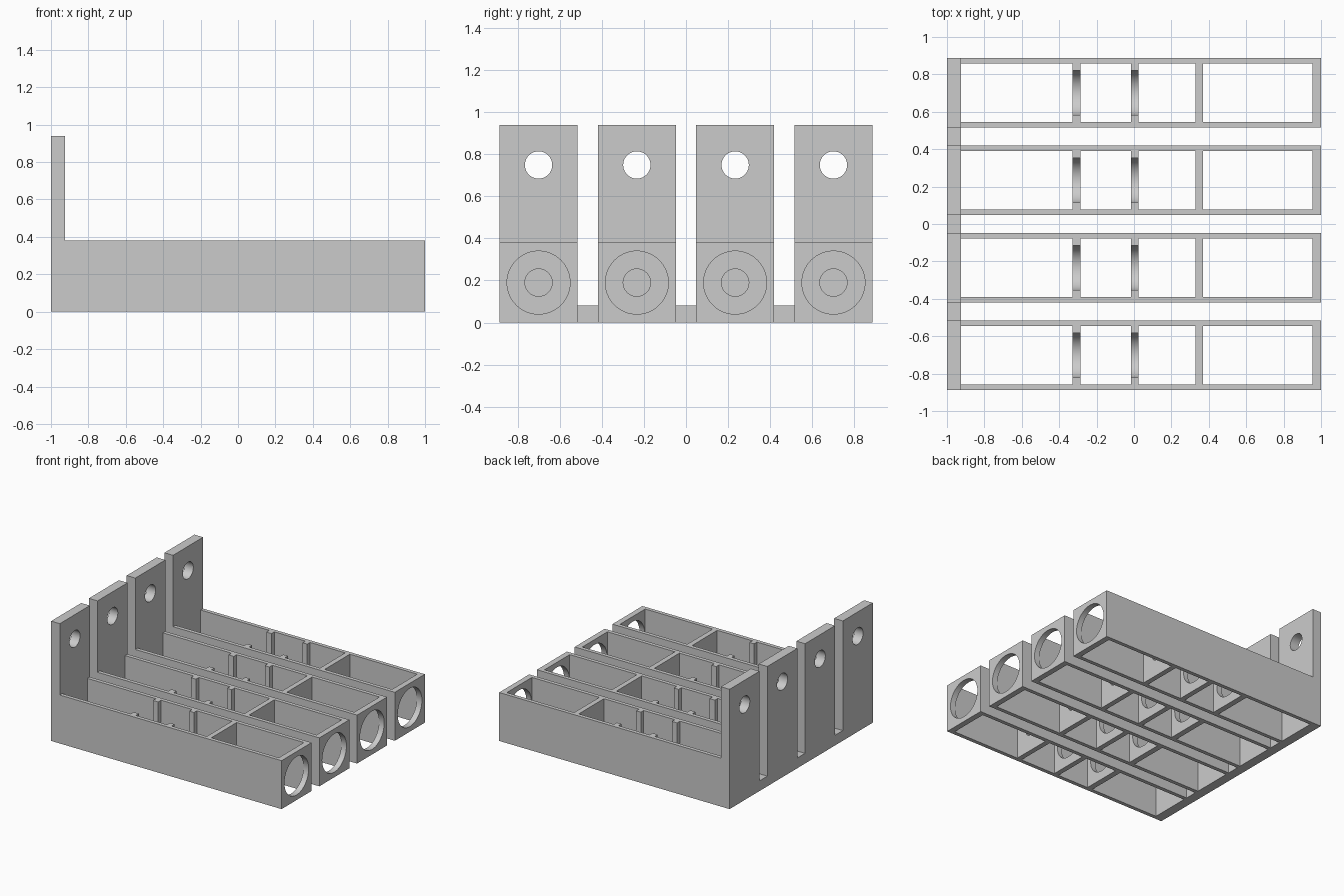
import bpy, bmesh, math

if "Cube" in bpy.data.objects:
    bpy.data.objects.remove(bpy.data.objects["Cube"])

PITCH, WIDTH = 0.468, 0.372      # spacing and width of the four trays
DEPTH, BACK = 0.38, 0.94         # tray height, back plate height
PLATE_X = -0.925                 # inner face of the back plate
AXIS_Z = 0.19                    # height of the bore axis

grey = bpy.data.materials.new("light grey")
grey.diffuse_color = (0.6, 0.6, 0.6, 1)
grey.use_nodes = True
grey.node_tree.nodes["Principled BSDF"].inputs["Base Color"].default_value = grey.diffuse_color


def prism(bm, start, sweep):
    """Extrude a closed outline of 3D points along a vector."""
    face = bm.faces.new([bm.verts.new(p) for p in start])
    out = bmesh.ops.extrude_face_region(bm, geom=[face])["geom"]
    verts = [v for v in out if isinstance(v, bmesh.types.BMVert)]
    bmesh.ops.translate(bm, vec=sweep, verts=verts)


def box(bm, x0, x1, y0, y1, z0, z1):
    prism(bm, [(x0, y0, z0), (x1, y0, z0), (x1, y1, z0), (x0, y1, z0)], (0, 0, z1 - z0))


def bore(bm, x0, x1, z, r):
    n = 64
    ring = [(x0, r * math.cos(2 * math.pi * i / n), z + r * math.sin(2 * math.pi * i / n))
            for i in range(n)]
    prism(bm, ring, (x1 - x0, 0, 0))


def saddle(bm, x0, x1, z, r):
    """Round-bottomed slot, open at the top."""
    arc = [(x0, -r * math.cos(math.pi * i / 32), z - r * math.sin(math.pi * i / 32))
           for i in range(33)]
    prism(bm, arc + [(x0, r, 0.6), (x0, -r, 0.6)], (x1 - x0, 0, 0))


def finish(bm, name):
    bmesh.ops.recalc_face_normals(bm, faces=bm.faces)
    me = bpy.data.meshes.new(name)
    bm.to_mesh(me)
    bm.free()
    me.materials.append(grey)
    ob = bpy.data.objects.new(name, me)
    bpy.context.collection.objects.link(ob)
    return ob


# L-shaped solid: tray block plus upright back plate
bm = bmesh.new()
h = WIDTH / 2
prism(bm, [(-1, -h, 0), (1, -h, 0), (1, -h, DEPTH), (PLATE_X, -h, DEPTH),
           (PLATE_X, -h, BACK), (-1, -h, BACK)], (0, WIDTH, 0))
tray = finish(bm, "tray_1")

# open cells between the ribs
bm = bmesh.new()
for x0, x1 in ((PLATE_X, -0.33), (-0.285, -0.015), (0.025, 0.33), (0.37, 0.955)):
    box(bm, x0, x1, -h + 0.03, h - 0.03, -0.1, 0.6)
cells = finish(bm, "cell_cutter")

# round holes and saddle slots
bm = bmesh.new()
bore(bm, 0.9, 1.1, AXIS_Z, 0.15)        # end wall
bore(bm, 0.34 - 0.02, 0.39, AXIS_Z, 0.065)  # partition
bore(bm, -1.1, -0.9, 0.75, 0.065)       # back plate
saddle(bm, -0.36, -0.25, AXIS_Z, 0.12)
saddle(bm, -0.05, 0.06, AXIS_Z, 0.12)
holes = finish(bm, "hole_cutter")

for cutter in (cells, holes):
    cutter.hide_render = True
    mod = tray.modifiers.new(cutter.name, 'BOOLEAN')
    mod.object, mod.operation, mod.solver = cutter, 'DIFFERENCE', 'EXACT'
baked = bpy.data.meshes.new_from_object(
    tray.evaluated_get(bpy.context.evaluated_depsgraph_get()))
tray.modifiers.clear()
tray.data = baked
for cutter in (cells, holes):
    bpy.data.objects.remove(cutter)

bpy.context.view_layer.objects.active = tray
tray.select_set(True)
bpy.ops.object.shade_smooth_by_angle(angle=math.radians(30))

# four trays side by side
tray.location.y = -1.5 * PITCH
for i in range(1, 4):
    copy = bpy.data.objects.new(f"tray_{i + 1}", tray.data)
    copy.location.y = (i - 1.5) * PITCH
    bpy.context.collection.objects.link(copy)

# low strips joining the back plates
for i in (-1, 0, 1):
    bm = bmesh.new()
    gap = (PITCH - WIDTH) / 2
    box(bm, -1, PLATE_X, i * PITCH - gap, i * PITCH + gap, 0, 0.08)
    finish(bm, f"joining_strip_{i + 2}")
